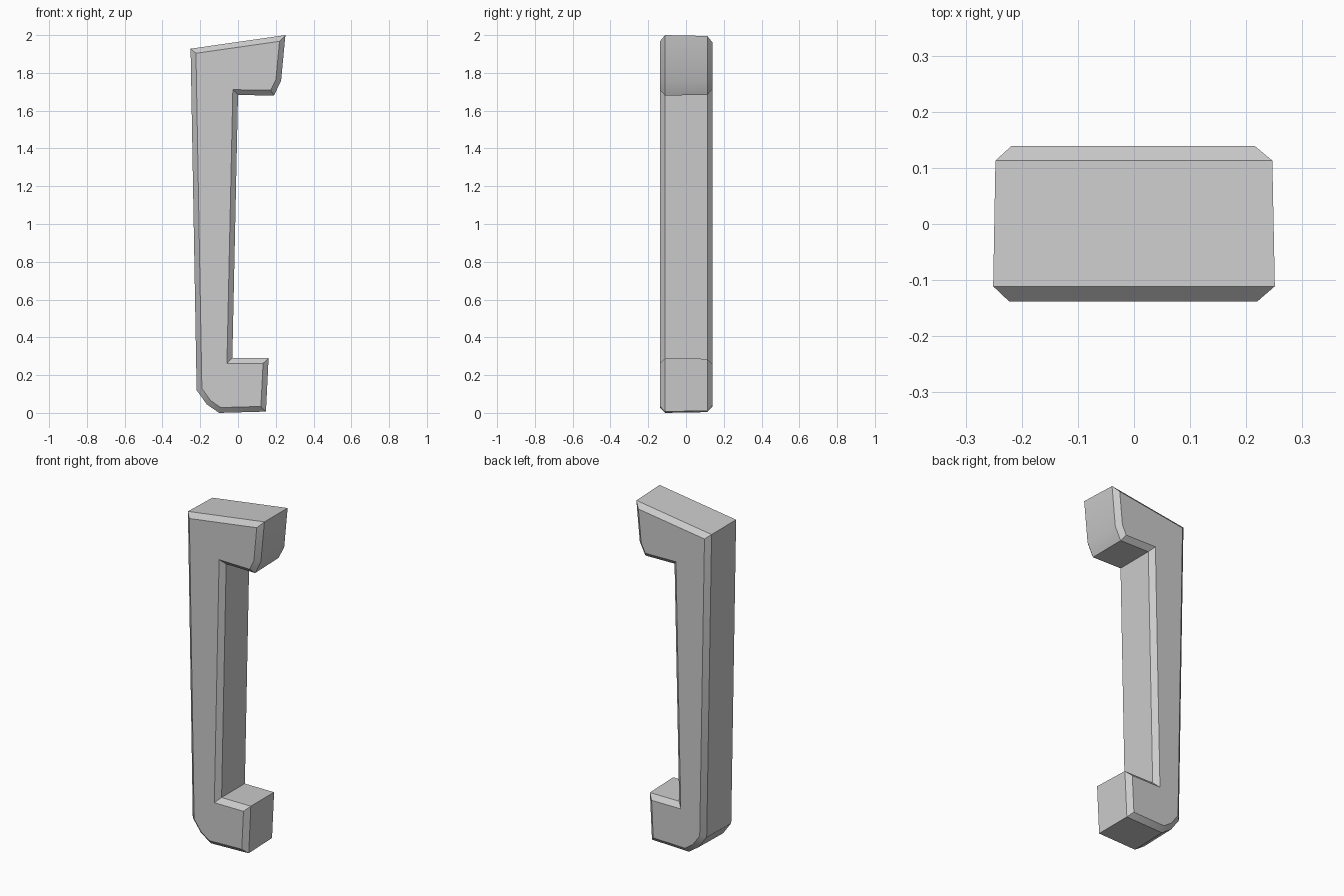
import bpy
import bmesh
import math
from mathutils import Vector

cube = bpy.data.objects.get("Cube")
if cube:
    bpy.data.objects.remove(cube, do_unlink=True)

# Single grey material
grey = bpy.data.materials.new("plain grey")
grey.use_nodes = True
colour = (0.6, 0.6, 0.6, 1)
grey.diffuse_color = colour
grey.node_tree.nodes["Principled BSDF"].inputs["Base Color"].default_value = colour

# Side outline (x, z), anticlockwise as seen from the front
outline = [Vector(p) for p in (
    (-0.10, 0.0), (0.148, 0.007), (0.162, 0.29), (-0.03, 0.29),
    (0.0, 1.683), (0.19, 1.68), (0.228, 1.757), (0.251, 2.0),
    (-0.251, 1.928), (-0.219, 0.12), (-0.165, 0.045))]


def inset(points, amount):
    """Mitred inward offset of a closed outline."""
    result = []
    for i, p in enumerate(points):
        a = (p - points[i - 1]).normalized()
        b = (points[(i + 1) % len(points)] - p).normalized()
        na, nb = Vector((-a.y, a.x)), Vector((-b.y, b.x))
        result.append(p + (na + nb) * amount / (1 + na.dot(nb)))
    return result


# Bracket handle: four outline rings, chamfered at front and back
bm = bmesh.new()
rings = []
for y, amount in ((-0.138, 0.028), (-0.111, 0.0), (0.113, 0.004), (0.139, 0.032)):
    rings.append([bm.verts.new((p.x, y, p.y)) for p in inset(outline, amount)])
for front, back in zip(rings, rings[1:]):
    for i in range(len(front)):
        j = (i + 1) % len(front)
        bm.faces.new((front[i], front[j], back[j], back[i]))
bm.faces.new(rings[0])
bm.faces.new(rings[-1][::-1])
bmesh.ops.recalc_face_normals(bm, faces=bm.faces)

mesh = bpy.data.meshes.new("hooked_handle")
bm.to_mesh(mesh)
bm.free()
mesh.materials.append(grey)
handle = bpy.data.objects.new("hooked_handle", mesh)
bpy.context.collection.objects.link(handle)

# Soften only the shallow bends of the hook ends
bpy.ops.object.select_all(action="DESELECT")
handle.select_set(True)
bpy.context.view_layer.objects.active = handle
bpy.ops.object.shade_smooth_by_angle(angle=math.radians(30))
